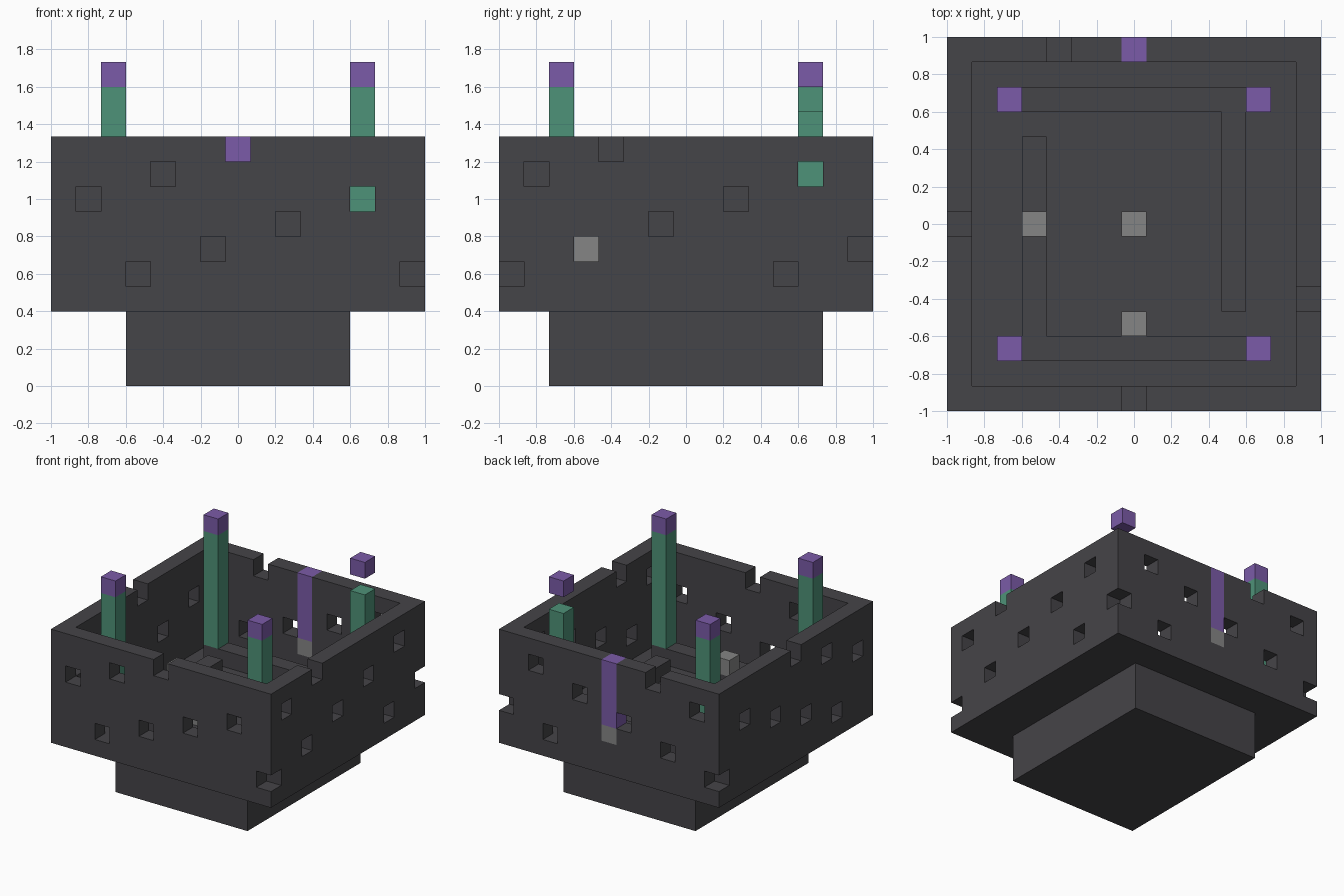
import bpy
import bmesh
from itertools import product
from mathutils import Vector

cube = bpy.data.objects.get("Cube")
if cube:
    bpy.data.objects.remove(cube, do_unlink=True)

N = 15                # blocks along each side
U = 2 / N             # block size
LAST = N - 1


def material(name, rgb):
    m = bpy.data.materials.new(name)
    m.use_nodes = True
    m.diffuse_color = (*rgb, 1)
    bsdf = m.node_tree.nodes["Principled BSDF"]
    bsdf.inputs["Base Color"].default_value = (*rgb, 1)
    bsdf.inputs["Roughness"].default_value = 0.8
    return m


STONE = material("dark stone", (0.060, 0.058, 0.065))
GREEN = material("green", (0.076, 0.287, 0.188))
PURPLE = material("purple", (0.198, 0.105, 0.392))
GREY = material("light grey", (0.235, 0.235, 0.235))


def block(xs, ys, zs):
    return set(product(xs, ys, zs))


def one(x, y, z):
    return {(x, y, z)}


# Foundation and floor slab
foundation = block(range(3, 12), range(2, 13), range(0, 3))
floor = block(range(N), range(N), range(3, 4))

# Walls pierced by diagonal rows of square holes
hole_front = [(3, 4), (6, 5), (9, 6), (12, 7), (1, 7), (4, 8), (7, 9)]
hole_back = [(0, 4), (3, 5), (6, 6), (9, 7), (12, 8), (11, 4), (14, 5), (1, 8), (4, 9)]
holes = set()
for a, z in hole_front:
    holes |= {(a, 0, z), (0, a, z)}
for a, z in hole_back:
    holes |= {(a, LAST, z), (LAST, a, z)}
walls = block(range(N), range(N), range(4, 10)) - block(range(1, LAST), range(1, LAST), range(4, 10))
walls -= holes

# Low L-shaped ledges, mirrored by a half turn, and footings under the posts
ledge = block(range(3, 12), [12], [4]) | block([11], range(4, 12), [4])
ledges = ledge | {(LAST - x, LAST - y, z) for x, y, z in ledge}
corners = list(product((2, 12), (2, 12)))
footings = {(x, y, 4) for x, y in corners} | block([7], [3, 7], [4])

# Light blocks and the wall stripe
lamps = one(3, 7, 5) | one(7, 7, 5) | one(7, 3, 5)
stripe = block([7], [LAST], range(6, 10))
stripe_foot = one(7, LAST, 5)
walls -= stripe | stripe_foot

parts = [
    ("foundation", foundation, STONE),
    ("floor", floor, STONE),
    ("walls", walls, STONE),
    ("ledges", ledges, STONE),
    ("footings", footings, STONE),
    ("lamps", lamps, GREY),
    ("wall_stripe", stripe, PURPLE),
    ("wall_stripe_foot", stripe_foot, GREY),
]

# Corner posts with caps; the back left post is broken below its cap
for x, y in corners:
    name = ("front" if y < 7 else "back") + ("_right" if x < 7 else "_left")
    top = 11 if (x, y) == (12, 12) else 12
    parts.append((name + "_post", block([x], [y], range(5, top)), GREEN))
    parts.append((name + "_cap", one(x, y, 12), PURPLE))

occupied = set().union(*(cells for _, cells, _ in parts))


def build(name, cells, mat):
    """Make the exposed faces of a group of blocks."""
    bm = bmesh.new()
    for cell in sorted(cells):
        for axis, side in product(range(3), (0, 1)):
            near = list(cell)
            near[axis] += 2 * side - 1
            if tuple(near) in occupied:
                continue
            corner = Vector(cell)
            corner[axis] += side
            u, v = Vector(), Vector()
            u[(axis + 1) % 3] = 1
            v[(axis + 2) % 3] = 1
            ring = [corner, corner + u, corner + u + v, corner + v]
            if not side:
                ring.reverse()
            bm.faces.new([bm.verts.new((p - Vector((N / 2, N / 2, 0))) * U) for p in ring])
    bmesh.ops.remove_doubles(bm, verts=bm.verts, dist=U / 100)
    mesh = bpy.data.meshes.new(name)
    bm.to_mesh(mesh)
    bm.free()
    mesh.materials.append(mat)
    bpy.context.collection.objects.link(bpy.data.objects.new(name, mesh))


for part in parts:
    build(*part)
